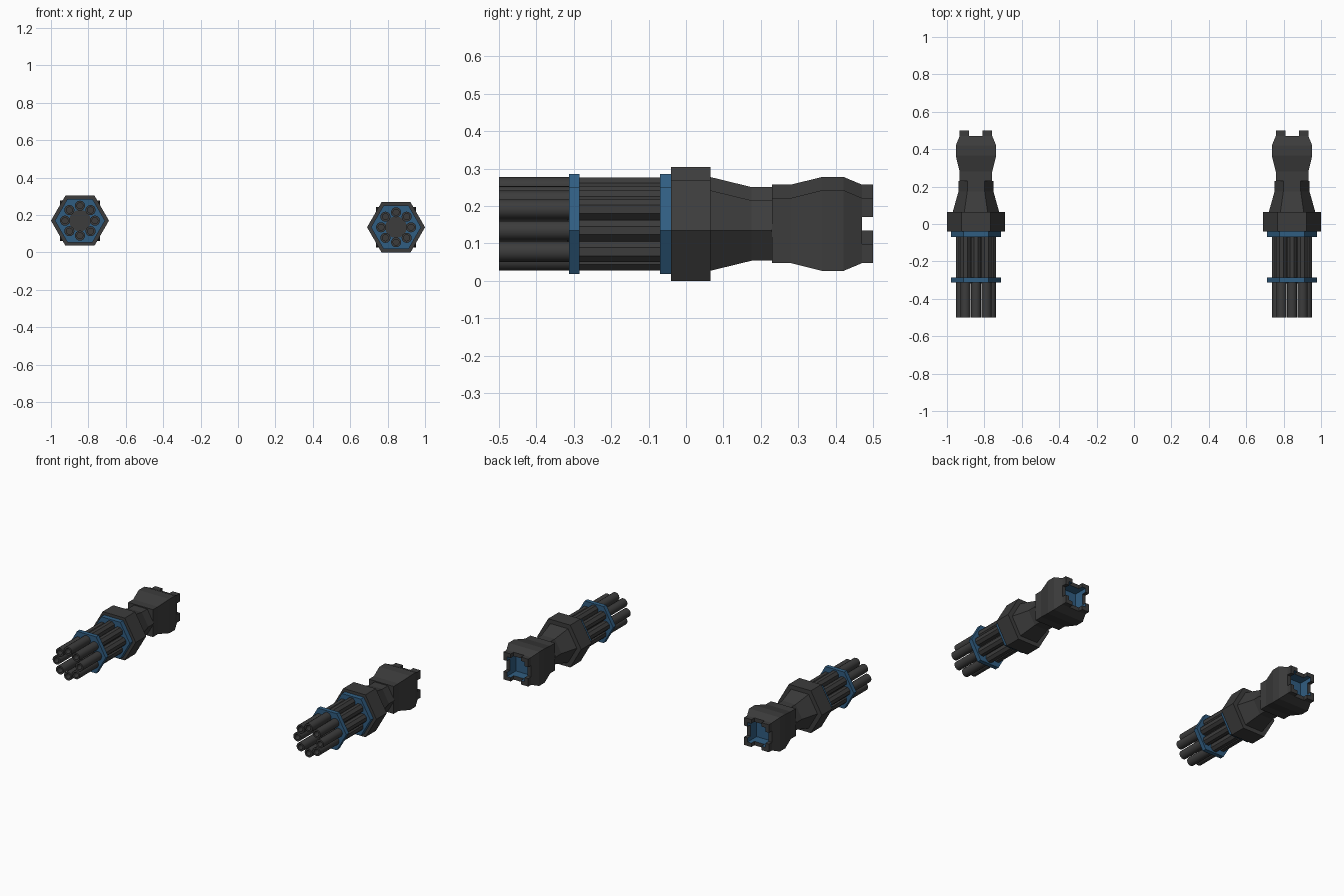
import bpy, bmesh, math

if "Cube" in bpy.data.objects:
    bpy.data.objects.remove(bpy.data.objects["Cube"])

def material(name, color):
    m = bpy.data.materials.new(name)
    m.diffuse_color = color
    m.use_nodes = True
    m.node_tree.nodes["Principled BSDF"].inputs["Base Color"].default_value = m.diffuse_color
    return m

DARK = material("dark_metal", (0.045, 0.045, 0.045, 1))
BLUE = material("blue_paint", (0.03, 0.11, 0.22, 1))
SQ = math.sqrt(2)

def finish(bm, name, mats, smooth=False):
    bmesh.ops.recalc_face_normals(bm, faces=bm.faces)
    me = bpy.data.meshes.new(name)
    bm.to_mesh(me)
    bm.free()
    ob = bpy.data.objects.new(name, me)
    bpy.context.collection.objects.link(ob)
    for m in mats:
        me.materials.append(m)
    if smooth:
        bpy.ops.object.select_all(action='DESELECT')
        ob.select_set(True)
        bpy.context.view_layer.objects.active = ob
        bpy.ops.object.shade_smooth_by_angle(angle=math.radians(35))
    return ob

def loft(name, cx, cz, profile, n, phase=0.0, mats=(DARK,), inner_from=99, smooth=False):
    """Rings of n points along y from (y, radius) pairs, capped at both ends.
    Bands from inner_from onwards use the second material."""
    bm = bmesh.new()
    rings = []
    for y, r in profile:
        rings.append([bm.verts.new((cx + r * math.cos(phase + 2 * math.pi * i / n), y,
                                    cz + r * math.sin(phase + 2 * math.pi * i / n)))
                      for i in range(n)])
    for k in range(len(rings) - 1):
        a, b = rings[k], rings[k + 1]
        for i in range(n):
            j = (i + 1) % n
            f = bm.faces.new((a[i], a[j], b[j], b[i]))
            f.material_index = 1 if k >= inner_from else 0
    bm.faces.new(rings[0])
    end = bm.faces.new(rings[-1])
    end.material_index = 1 if inner_from < 99 else 0
    return finish(bm, name, mats, smooth)

def prong(name, cx, cz, sx, sz):
    """L-shaped corner standing on the rear rim, blue on its inside."""
    o, i, g = 0.087, 0.062, 0.036
    shape = [(g, o), (o, o), (o, g), (i, g), (i, i), (g, i)]
    bm = bmesh.new()
    a, b = [[bm.verts.new((cx + sx * x, y, cz + sz * z)) for x, z in shape] for y in (0.47, 0.5)]
    for k in range(6):
        j = (k + 1) % 6
        f = bm.faces.new((a[k], a[j], b[j], b[k]))
        f.material_index = 1 if k in (3, 4) else 0
    bm.faces.new(a)
    bm.faces.new(b)
    finish(bm, name, (DARK, BLUE))

def gun(side, cx, cz):
    # eight hollow barrels, with faceted sleeves between the blue rings
    for k in range(8):
        t = k * math.pi / 4
        x, z = cx + 0.08 * math.cos(t), cz + 0.08 * math.sin(t)
        loft(f"{side}_barrel_{k}", x, z,
             [(-0.3, 0.027), (-0.5, 0.027), (-0.5, 0.016), (-0.44, 0.016)], 16, smooth=True)
        loft(f"{side}_sleeve_{k}", x, z, [(-0.29, 0.029), (-0.06, 0.029)], 8, math.pi / 8)
    # core shaft
    loft(f"{side}_core", cx, cz, [(-0.318, 0.058), (-0.29, 0.058), (-0.29, 0.074), (-0.05, 0.074)], 16)
    # blue clamp rings
    loft(f"{side}_front_ring", cx, cz, [(-0.312, 0.134), (-0.285, 0.134)], 6, mats=(BLUE,))
    loft(f"{side}_rear_ring", cx, cz, [(-0.07, 0.134), (-0.04, 0.134)], 6, mats=(BLUE,))
    # hexagonal collar, taper and neck
    loft(f"{side}_collar_and_neck", cx, cz,
         [(-0.04, 0.155), (0.065, 0.155), (0.065, 0.124), (0.175, 0.093), (0.23, 0.093)], 6)
    # square rear housing with blue socket
    rear = [(0.23, 0.087), (0.28, 0.087), (0.365, 0.108), (0.42, 0.108),
            (0.47, 0.087), (0.47, 0.062), (0.41, 0.062)]
    loft(f"{side}_rear_housing", cx, cz, [(y, h * SQ) for y, h in rear], 4, math.pi / 4,
         (DARK, BLUE), inner_from=5)
    for sx in (-1, 1):
        for sz in (-1, 1):
            prong(f"{side}_prong_{sx}_{sz}", cx, cz, sx, sz)

gun("left", -0.845, 0.17)
gun("right", 0.845, 0.1345)
